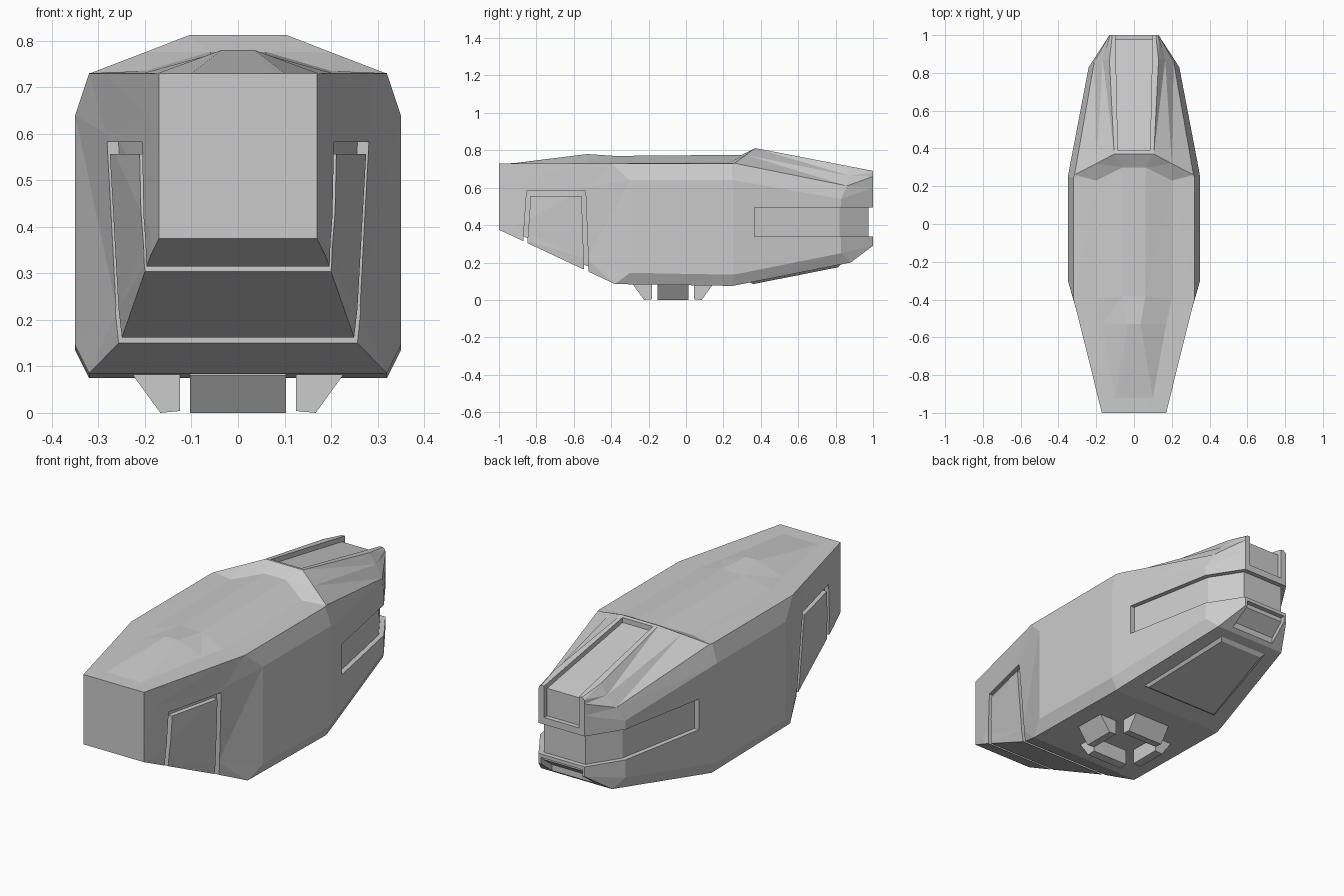
import bpy, bmesh
from math import pi
from mathutils import Vector, Matrix

if "Cube" in bpy.data.objects:
    bpy.data.objects.remove(bpy.data.objects["Cube"])


def finish(bm, name):
    bmesh.ops.recalc_face_normals(bm, faces=bm.faces)
    me = bpy.data.meshes.new(name)
    bm.to_mesh(me)
    bm.free()
    ob = bpy.data.objects.new(name, me)
    bpy.context.collection.objects.link(ob)
    return ob


# Half cross-sections from front to back: bottom, low side, high side,
# roof edge, roof shoulder, roof crown (x, y, z)
SECTIONS = [
    [(.17, -1, .375), (.17, -1, .42), (.17, -1, .65), (.17, -1, .73), (.09, -1, .73), (.04, -1, .73)],
    [(.188, -.92, .338), (.189, -.92, .39), (.19, -.92, .64), (.19, -.92, .73), (.1, -.92, .73), (.07, -.92, .731)],
    [(.252, -.53, .155), (.26, -.53, .22), (.284, -.53, .6), (.287, -.53, .73), (.17, -.53, .731), (.035, -.53, .78)],
    [(.32, -.38, .085), (.35, -.3, .145), (.35, -.3, .64), (.32, -.4, .73), (.2, -.4, .731), (.06, -.38, .77)],
    [(.32, .25, .075), (.35, .25, .135), (.35, .25, .64), (.32, .245, .73), (.2, .23, .735), (.06, .3, .776)],
    [(.312, .3, .085), (.341, .3, .144), (.341, .3, .632), (.315, .26, .731), (.2, .32, .775), (.105, .37, .812)],
    [(.2, .88, .2), (.24, .83, .25), (.24, .83, .54), (.21, .86, .61), (.165, .87, .665), (.13, .87, .715)],
    [(.13, 1, .29), (.13, 1, .33), (.13, 1, .6), (.13, 1, .66), (.128, 1, .68), (.115, 1, .69)],
]


def make_hull(name, inset=0):
    bm = bmesh.new()
    rings = []
    for sec in SECTIONS:
        pts = sec + [(-x, y, z) for x, y, z in reversed(sec)]
        rings.append([bm.verts.new(p) for p in pts])
    n = len(rings[0])
    for a, b in zip(rings, rings[1:]):
        for i in range(n):
            j = (i + 1) % n
            bm.faces.new((a[i], a[j], b[j], b[i]))
    bm.faces.new(rings[0])
    bm.faces.new(rings[-1])
    bmesh.ops.recalc_face_normals(bm, faces=bm.faces)
    bm.normal_update()
    moves = [v.normal * inset * min(v.calc_shell_factor(), 1.5) for v in bm.verts]
    for v, m in zip(bm.verts, moves):
        v.co -= m
    bmesh.ops.triangulate(bm, faces=bm.faces)
    return finish(bm, name)


def prism(name, pts, axis, lo, hi):
    """Extrude a 2D outline along x (pts are y,z), y (x,z) or z (x,y)."""
    def put(p, h):
        c = list(p)
        c.insert(axis, h)
        return Vector(c)
    bm = bmesh.new()
    a = [bm.verts.new(put(p, lo)) for p in pts]
    b = [bm.verts.new(put(p, hi)) for p in pts]
    bm.faces.new(a)
    bm.faces.new(b)
    for i in range(len(pts)):
        j = (i + 1) % len(pts)
        bm.faces.new((a[i], a[j], b[j], b[i]))
    return finish(bm, name)


def cut(target, cutter):
    mod = target.modifiers.new("cut", 'BOOLEAN')
    mod.operation = 'DIFFERENCE'
    mod.solver = 'EXACT'
    mod.object = cutter
    bpy.context.view_layer.objects.active = target
    bpy.ops.object.modifier_apply(modifier=mod.name)
    bpy.data.objects.remove(cutter)


# Outer hull, with a slightly smaller core that shows in every recess
hull = make_hull("hull")
make_hull("hull_core", .024)

# Groove around the front side panel, crossing the underside
cut(hull, prism("panel_groove", [(-.873, .1), (-.87, .32), (-.852, .582), (-.537, .582),
                                 (-.52, .155), (-.518, .05), (-.545, .05), (-.545, .17),
                                 (-.558, .556), (-.83, .556), (-.848, .31), (-.85, .1)], 0, -.6, .6))
# Recessed band round the rear
cut(hull, prism("rear_band", [(.365, .34), (1.2, .34), (1.2, .495), (.365, .495)], 0, -.6, .6))
# Recessed roof panel, running down the rear face
cut(hull, prism("roof_panel", [(-.085, .388), (.085, .388), (.103, 1.2), (-.103, 1.2)], 2, .53, 1))
# Slot in the lower rear bevel
cut(hull, prism("rear_slot", [(-.125, .9), (.125, .9), (.1, 1.2), (-.1, 1.2)], 2, .1, .322))

# Raised bevelled panel on the rear underside
bm = bmesh.new()
slope = lambda y: .075 + (y - .25) * .198
loops = []
for inset, drop in ((0, -.01), (.028, .012)):
    loops.append([bm.verts.new((x, y, slope(y) - drop)) for x, y in (
        (-.235 + inset, .33 + inset), (.235 - inset, .33 + inset),
        (.15 - inset, .84 - inset), (-.15 + inset, .84 - inset))])
for i in range(4):
    j = (i + 1) % 4
    bm.faces.new((loops[0][i], loops[0][j], loops[1][j], loops[1][i]))
for loop in loops:
    bm.faces.new(loop)
finish(bm, "underside_panel")

# Four wedge feet in a ring below the hull
for i, (name, inner, half) in enumerate((("right_foot", .125, .083), ("rear_foot", .112, .103),
                                         ("left_foot", .125, .083), ("front_foot", .112, .103))):
    foot = prism(name, [(inner, .1), (inner, .004), (inner + .042, 0), (inner + .1, .08),
                        (inner + .1, .1)], 1, -half, half)
    foot.data.transform(Matrix.Translation((0, -.07, 0)) @ Matrix.Rotation(i * pi / 2, 4, 'Z'))
